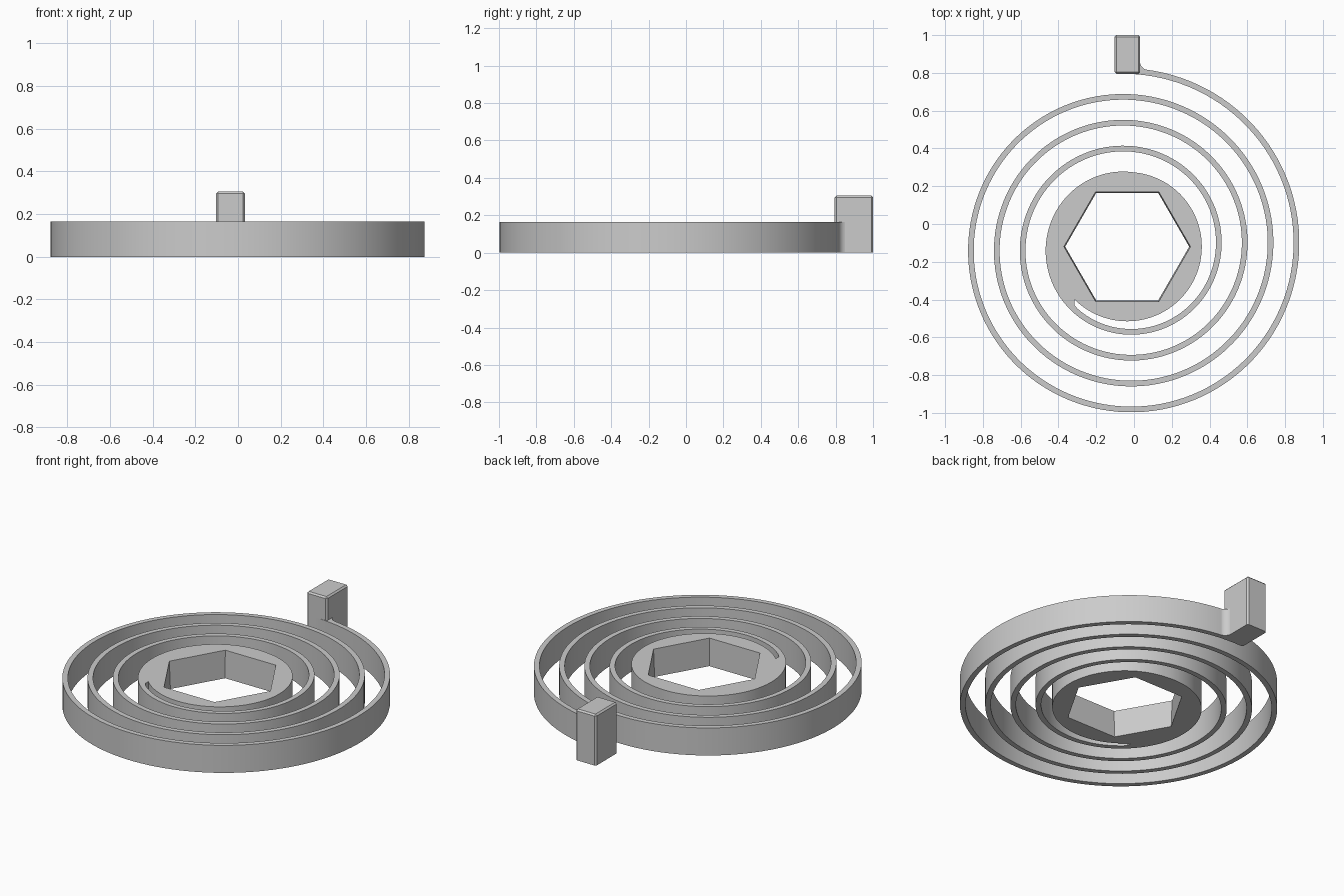
import bpy, bmesh, math
from mathutils import Vector

cube = bpy.data.objects.get("Cube")
if cube:
    bpy.data.objects.remove(cube, do_unlink=True)

grey = bpy.data.materials.new("plain_grey")
grey.use_nodes = True
colour = (0.6, 0.6, 0.6, 1)
grey.diffuse_color = colour
grey.node_tree.nodes["Principled BSDF"].inputs["Base Color"].default_value = colour

CX, CY = -0.036, -0.12     # spring axis
HEIGHT = 0.165
HUB = 0.395                # hub radius
STRIP = 0.03               # strip thickness
HEX = 0.335                # hexagon corner radius
STEPS = 120                # samples per turn
JOIN = 435                 # sample where the strip runs into the hub


def make_object(name, bm):
    bmesh.ops.recalc_face_normals(bm, faces=bm.faces[:])
    mesh = bpy.data.meshes.new(name)
    bm.to_mesh(mesh)
    bm.free()
    mesh.materials.append(grey)
    obj = bpy.data.objects.new(name, mesh)
    bpy.context.collection.objects.link(obj)
    bpy.ops.object.select_all(action="DESELECT")
    obj.select_set(True)
    bpy.context.view_layer.objects.active = obj
    bpy.ops.object.shade_smooth_by_angle(angle=math.radians(30))
    return obj


def raise_faces(bm, height):
    out = bmesh.ops.extrude_face_region(bm, geom=bm.faces[:])["geom"]
    verts = [v for v in out if isinstance(v, bmesh.types.BMVert)]
    bmesh.ops.translate(bm, verts=verts, vec=(0, 0, height))


def polar(step, radius):
    # Steps run clockwise from the back
    a = 2 * math.pi * step / STEPS
    return Vector((CX + radius * math.sin(a), CY + radius * math.cos(a), 0))


def spiral(step):
    return 0.945 - 0.137 * step / STEPS


def hexagon(step):
    a = (90 - 360 * step / STEPS) % 60
    return HEX * math.cos(math.radians(30)) / math.cos(math.radians(a - 30))


def add_rows(bm, rows):
    loops = [[bm.verts.new(p) for p in row] for row in rows]
    for a, b in zip(loops, loops[1:]):
        bm.faces.new(a + b[::-1])


# Hub with hexagonal hole, swelling out to meet the strip
bm = bmesh.new()
rows = [[polar(JOIN, r) for r in (hexagon(JOIN), HUB, spiral(JOIN))]]
for s in range(JOIN + 1, JOIN + STEPS + 1):
    rows.append([polar(s, hexagon(s)), polar(s, max(HUB, spiral(s)))])
add_rows(bm, rows)

# Spiral strip, whose gap to the hub closes with a rounded end
rows = []
for s in range(JOIN + 1):
    inner = spiral(s) - STRIP
    u = max(0, 1 - (JOIN - s) / 2)
    if u > 0:
        inner = HUB + (inner - HUB) * math.sqrt(1 - u * u)
    rows.append([polar(s, inner), polar(s, spiral(s))])
add_rows(bm, rows)
bmesh.ops.remove_doubles(bm, verts=bm.verts[:], dist=0.0001)
raise_faces(bm, HEIGHT)

# Slight draft on the hexagonal hole
for v in bm.verts:
    if v.co.z < 0.01 and math.hypot(v.co.x - CX, v.co.y - CY) < HEX + 0.005:
        v.co.x = CX + (v.co.x - CX) * 0.98
        v.co.y = CY + (v.co.y - CY) * 0.98
make_object("spiral_spring", bm)

# End block with chamfered sides and top
bm = bmesh.new()
bmesh.ops.create_cube(bm, size=1)
for v in bm.verts:
    v.co = Vector((-0.035 + v.co.x * 0.135, 0.8975 + v.co.y * 0.205,
                   (v.co.z + 0.5) * 0.305))
edges = [e for e in bm.edges if max(v.co.z for v in e.verts) > 0.1]
bmesh.ops.bevel(bm, geom=edges, offset=0.009, segments=1, affect="EDGES")
make_object("end_block", bm)

# Fillet between strip and block
bm = bmesh.new()
R = 0.047
points = [(0.02, 0.815), (0.02, 0.862)]
for i in range(9):
    a = math.pi / 2 * i / 8
    points.append((0.078 - R * math.cos(a), 0.862 - R * math.sin(a)))
bm.faces.new([bm.verts.new((x, y, 0)) for x, y in points])
raise_faces(bm, HEIGHT)
make_object("end_fillet", bm)
